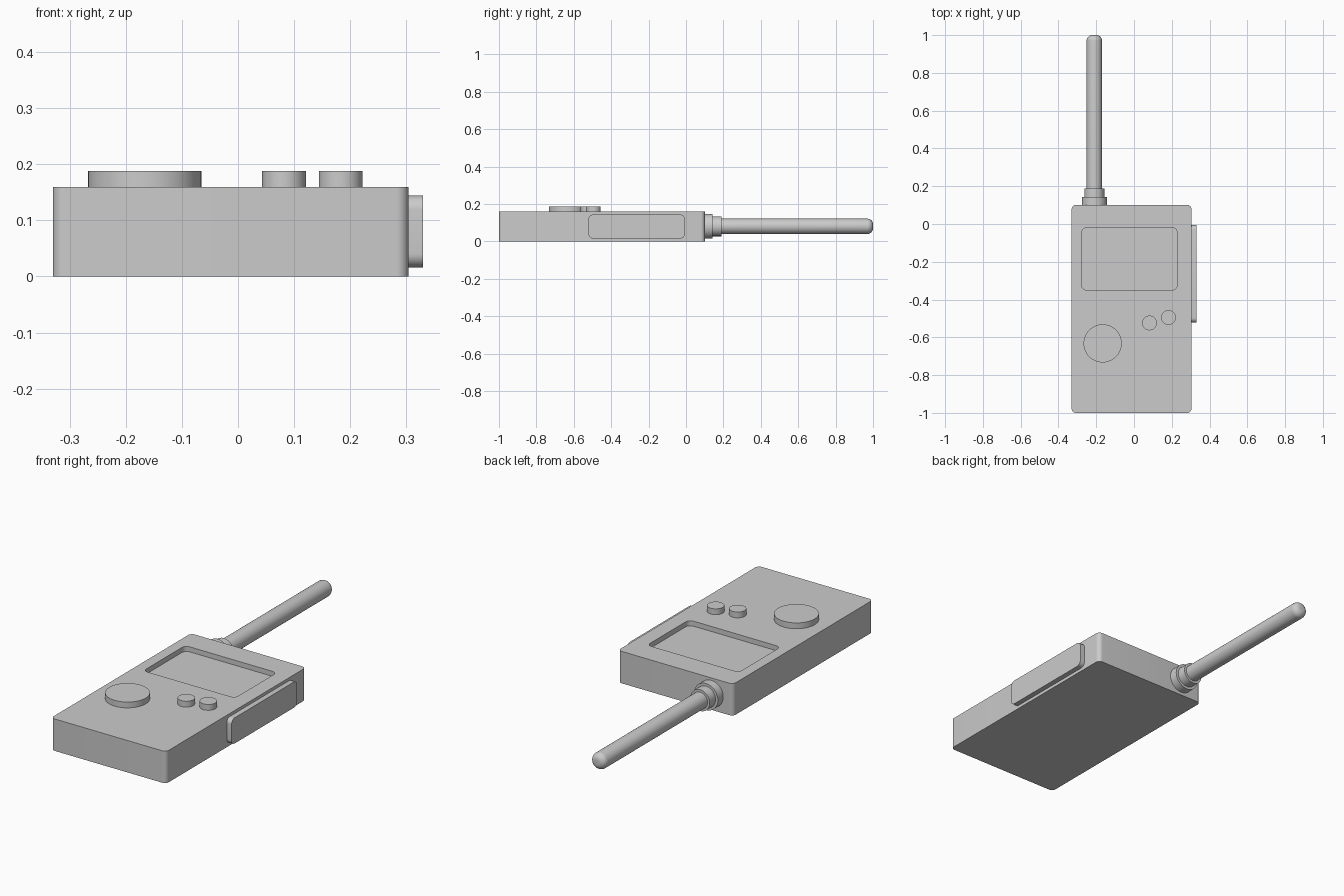
import bpy, bmesh
from math import pi, sin, cos, radians
from mathutils import Matrix, Vector

if "Cube" in bpy.data.objects:
    bpy.data.objects.remove(bpy.data.objects["Cube"])


def finish(bm, name):
    bmesh.ops.recalc_face_normals(bm, faces=bm.faces[:])
    mesh = bpy.data.meshes.new(name)
    bm.to_mesh(mesh)
    bm.free()
    ob = bpy.data.objects.new(name, mesh)
    bpy.context.collection.objects.link(ob)
    return ob


def smooth(ob):
    bpy.ops.object.select_all(action='DESELECT')
    ob.select_set(True)
    bpy.context.view_layer.objects.active = ob
    bpy.ops.object.shade_smooth_by_angle(angle=radians(35))


def rounded_slab(name, u0, u1, v0, v1, w0, w1, r, to_world, steps=8):
    """Rounded rectangle in u, v extruded from w0 to w1."""
    bm = bmesh.new()
    corners = [(u1 - r, v1 - r), (u0 + r, v1 - r), (u0 + r, v0 + r), (u1 - r, v0 + r)]
    ring = []
    for i, (cu, cv) in enumerate(corners):
        for s in range(steps + 1):
            a = (i + s / steps) * pi / 2
            ring.append(bm.verts.new(to_world(cu + r * cos(a), cv + r * sin(a), w0)))
    face = bm.faces.new(ring)
    ext = bmesh.ops.extrude_face_region(bm, geom=[face])
    shift = Vector(to_world(0, 0, w1)) - Vector(to_world(0, 0, w0))
    bmesh.ops.translate(bm, vec=shift,
                        verts=[g for g in ext['geom'] if isinstance(g, bmesh.types.BMVert)])
    return finish(bm, name)


def lathe(name, profile, matrix, sides=48):
    """Spin (radius, height) points about local z; both ends are capped."""
    bm = bmesh.new()
    rings = [[bm.verts.new((r * cos(2 * pi * i / sides), r * sin(2 * pi * i / sides), h))
              for i in range(sides)] for r, h in profile]
    for a, b in zip(rings, rings[1:]):
        for i in range(sides):
            j = (i + 1) % sides
            bm.faces.new((a[i], a[j], b[j], b[i]))
    bm.faces.new(rings[0])
    bm.faces.new(rings[-1])
    bm.transform(matrix)
    ob = finish(bm, name)
    smooth(ob)
    return ob


def flat(u, v, w):
    return (u, v, w)


def sideways(u, v, w):
    return (w, u, v)


# Body with a recessed screen
TOP = 0.159
body = rounded_slab("body", -0.33, 0.304, -1.0, 0.101, 0, TOP, 0.022, flat)
cutter = rounded_slab("screen_cutter", -0.277, 0.228, -0.349, -0.02,
                      TOP - 0.025, TOP + 0.1, 0.025, flat)
cutter.hide_render = True
mod = body.modifiers.new("screen_recess", 'BOOLEAN')
mod.operation = 'DIFFERENCE'
mod.solver = 'EXACT'
mod.object = cutter
bpy.context.view_layer.objects.active = body
bpy.ops.object.modifier_apply(modifier=mod.name)
bpy.data.objects.remove(cutter)
smooth(body)

# Push-to-talk bar on the right side
smooth(rounded_slab("side_button", -0.522, -0.006, 0.016, 0.144, 0.295, 0.33, 0.025, sideways))

# Dial and two small buttons on the face
for name, x, y, r in (("dial", -0.166, -0.632, 0.101),
                      ("left_button", 0.082, -0.524, 0.039),
                      ("right_button", 0.183, -0.495, 0.039)):
    lathe(name, [(r, -0.01), (r, 0.029)], Matrix.Translation((x, y, TOP)))

# Antenna along +y: two collars and a round-tipped rod
axis = Matrix.Translation((-0.21, 0, 0.081)) @ Matrix.Rotation(-pi / 2, 4, 'X')
lathe("antenna_base_collar", [(0.066, 0.09), (0.066, 0.143)], axis)
lathe("antenna_upper_collar", [(0.053, 0.12), (0.053, 0.189)], axis)
R, B = 0.041, 0.03
tip = [(R - B + B * cos(a), 1.0 - B + B * sin(a)) for a in (i * pi / 16 for i in range(9))]
lathe("antenna_rod", [(R, 0.15)] + tip, axis)
